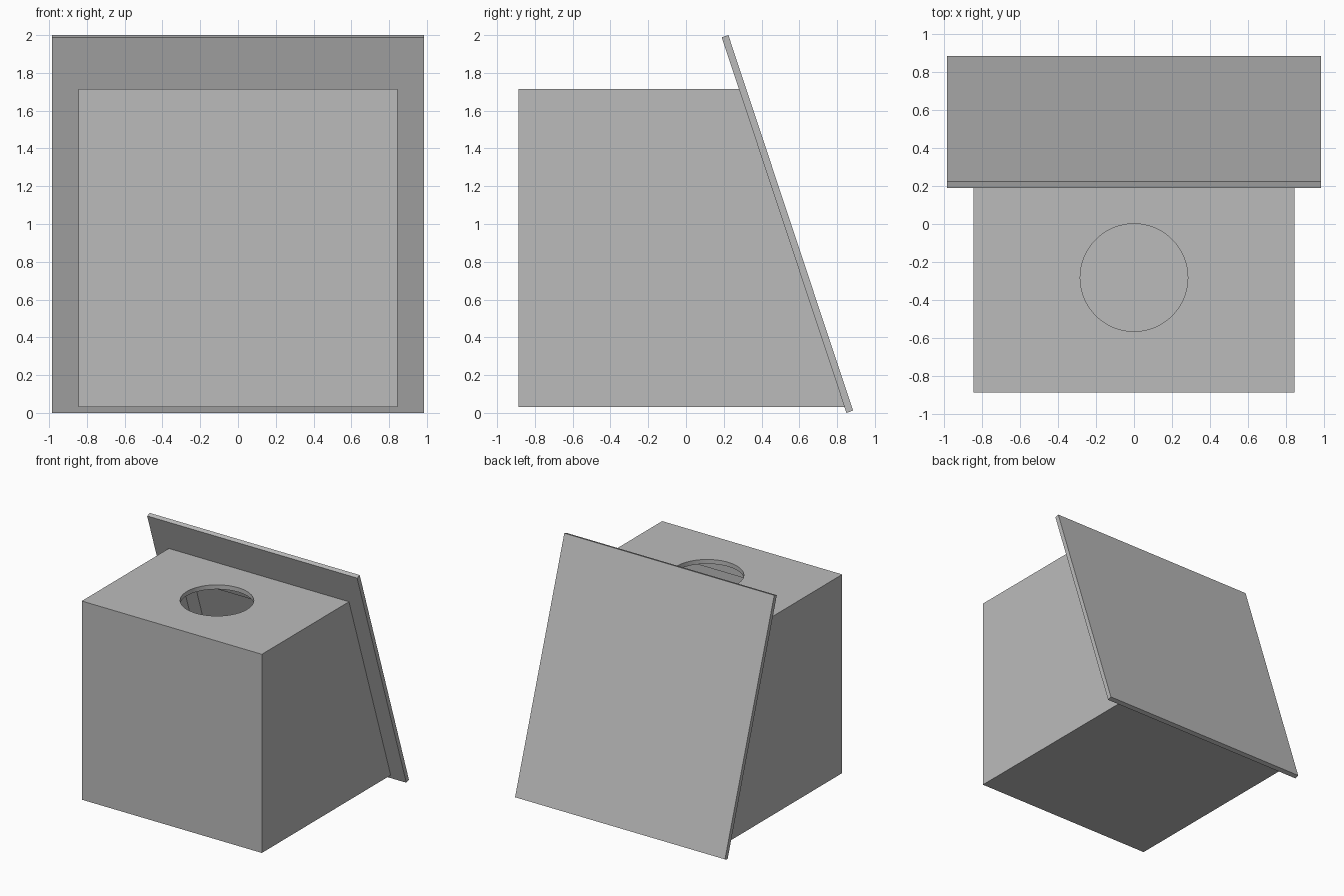
import bpy
import bmesh

cube = bpy.data.objects.get("Cube")
if cube:
    bpy.data.objects.remove(cube, do_unlink=True)

GREY = (0.5, 0.5, 0.5, 1)
grey = bpy.data.materials.new("plain grey")
grey.use_nodes = True
grey.diffuse_color = GREY
grey.node_tree.nodes["Principled BSDF"].inputs["Base Color"].default_value = GREY

HALF = 0.845             # half width of the box
FRONT = -0.887
LOW, HIGH = 0.03, 1.715  # box bottom and top
WALL = 0.037
STRIP = 0.14             # batten width


def slope(z, inset=0):
    """Depth of the leaning back plane at height z."""
    return 0.28 + (HIGH - z) * 0.332 - inset


def prism(name, x0, x1, profile):
    """Side profile of (y, z) points extruded from x0 to x1."""
    bm = bmesh.new()
    face = bm.faces.new([bm.verts.new((x0, y, z)) for y, z in profile])
    out = bmesh.ops.extrude_face_region(bm, geom=[face])
    moved = [v for v in out["geom"] if isinstance(v, bmesh.types.BMVert)]
    bmesh.ops.translate(bm, verts=moved, vec=(x1 - x0, 0, 0))
    bmesh.ops.recalc_face_normals(bm, faces=bm.faces)
    mesh = bpy.data.meshes.new(name)
    bm.to_mesh(mesh)
    bm.free()
    mesh.materials.append(grey)
    ob = bpy.data.objects.new(name, mesh)
    bpy.context.collection.objects.link(ob)
    return ob


def bar(name, x0, x1, y0, y1, z0, z1):
    return prism(name, x0, x1, [(y0, z0), (y1, z0), (y1, z1), (y0, z1)])


def cut(target, cutter):
    mod = target.modifiers.new("cut", "BOOLEAN")
    mod.operation = "DIFFERENCE"
    mod.solver = "EXACT"
    mod.object = cutter
    cutter.hide_render = True
    cutter.hide_set(True)


# Hollow box, open toward the leaning panel
box = prism("box", -HALF, HALF, [
    (FRONT, LOW), (slope(LOW), LOW), (slope(HIGH), HIGH), (FRONT, HIGH)])
z0, z1 = LOW + WALL, HIGH - WALL
inside = HALF - WALL
y0 = FRONT + WALL
cut(box, prism("cavity_cutter", -inside, inside, [
    (y0, z0), (slope(z0, -0.2), z0), (slope(z1, -0.2), z1), (y0, z1)]))

# Round opening in the top
bpy.ops.mesh.primitive_cylinder_add(
    vertices=96, radius=0.283, depth=0.3, location=(0, -0.282, HIGH))
hole = bpy.context.object
hole.name = "hole_cutter"
hole.data.materials.append(grey)
cut(box, hole)

# Leaning back panel, wider than the box
prism("back_panel", -0.985, 0.985, [
    (slope(0), 0), (slope(1.988), 1.988),
    (slope(1.988) + 0.035, 2), (slope(0) + 0.035, 0.012)])

# Battens along the inner edges
for side, s in (("left", 1), ("right", -1)):
    xa, xb = sorted((s * inside, s * (inside - STRIP)))
    prism(side + "_back_batten", xa, xb, [
        (slope(z0, STRIP), z0), (slope(z0), z0),
        (slope(z1), z1), (slope(z1, STRIP), z1)])
    bar(side + "_front_batten", xa, xb, y0, y0 + STRIP, z0, z1)
inner = inside - STRIP
for level, za, zb in (("lower", z0, z0 + STRIP), ("upper", z1 - STRIP, z1)):
    bar(level + "_front_batten", -inner, inner, y0, y0 + STRIP, za, zb)
    prism(level + "_back_batten", -inner, inner, [
        (slope(za, STRIP), za), (slope(za), za),
        (slope(zb), zb), (slope(zb, STRIP), zb)])
